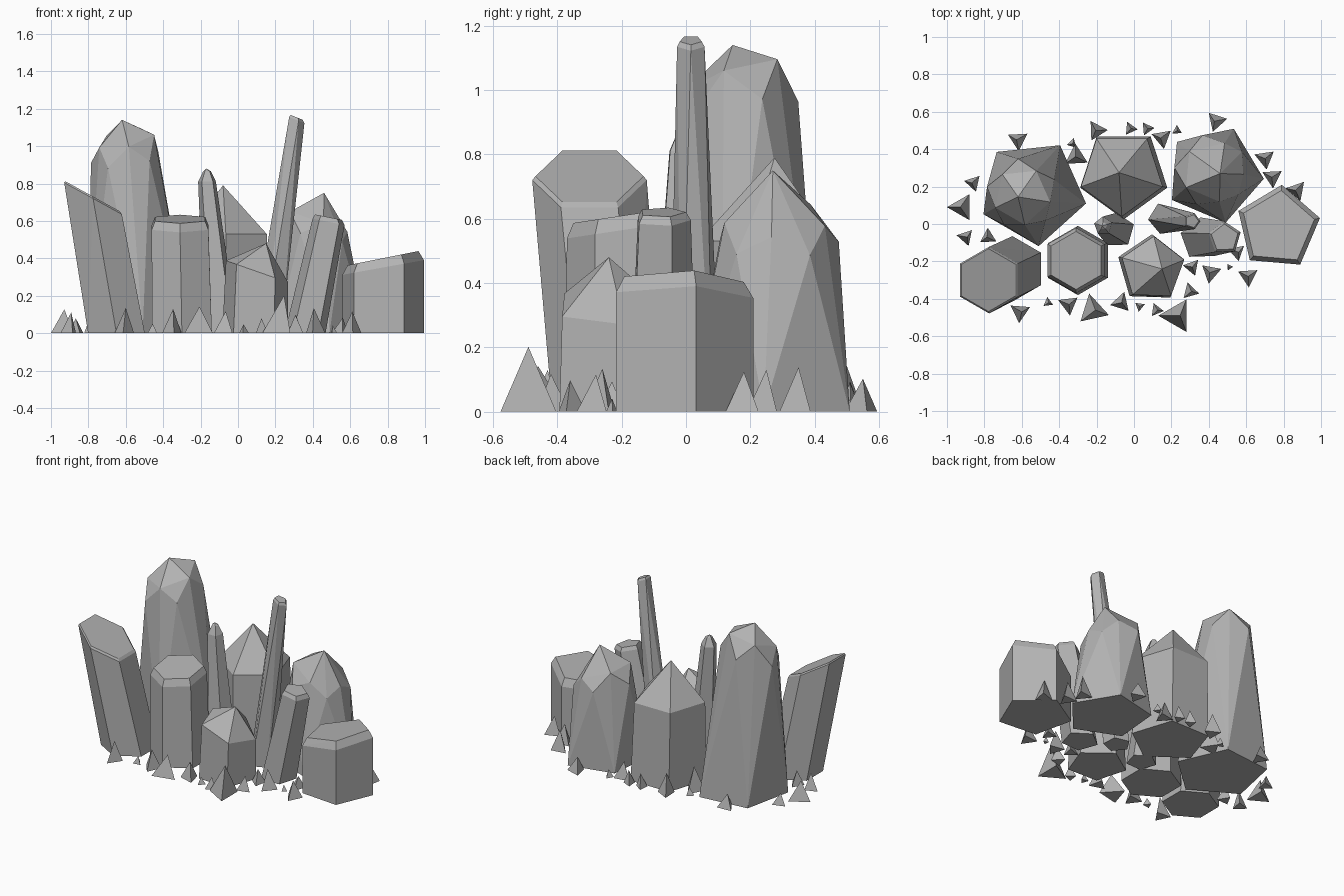
import bpy
import bmesh
import random
from math import cos, sin, radians

random.seed(4)
cube = bpy.data.objects.get("Cube")
if cube:
    bpy.data.objects.remove(cube, do_unlink=True)

stone = bpy.data.materials.new("grey_stone")
stone.use_nodes = True
grey = (0.45, 0.45, 0.45, 1)
stone.diffuse_color = grey
stone.node_tree.nodes["Principled BSDF"].inputs["Base Color"].default_value = grey


def ring(sides, x, y, z, radius, turn=0, slope_x=0, slope_y=0):
    """Points of a regular polygon, optionally on a sloping plane."""
    points = []
    for i in range(sides):
        angle = radians(turn + 360 * i / sides)
        dx, dy = radius * cos(angle), radius * sin(angle)
        points.append((x + dx, y + dy, z + slope_x * dx + slope_y * dy))
    return points


def hull(name, *rings):
    """Flat-faced solid wrapped around all the given rings."""
    bm = bmesh.new()
    for points in rings:
        for point in points:
            bm.verts.new(point)
    result = bmesh.ops.convex_hull(bm, input=bm.verts[:])
    loose = {e for e in result["geom_interior"] + result["geom_unused"]
             if isinstance(e, bmesh.types.BMVert)}
    bmesh.ops.delete(bm, geom=list(loose), context="VERTS")
    bmesh.ops.dissolve_limit(bm, angle_limit=radians(1),
                             verts=bm.verts[:], edges=bm.edges[:])
    bmesh.ops.recalc_face_normals(bm, faces=bm.faces[:])
    mesh = bpy.data.meshes.new(name)
    bm.to_mesh(mesh)
    bm.free()
    mesh.materials.append(stone)
    obj = bpy.data.objects.new(name, mesh)
    bpy.context.collection.objects.link(obj)
    return obj


# Two large crystals with faceted domes
hull("tall_domed_crystal",
     ring(5, -0.54, 0.17, 0, 0.29, turn=-12),
     ring(5, -0.60, 0.16, 0.93, 0.19, turn=24, slope_x=0.15, slope_y=0.2),
     ring(5, -0.60, 0.15, 1.04, 0.155, turn=-12, slope_x=0.2, slope_y=0.3),
     [(-0.62, 0.145, 1.14)])
hull("short_domed_crystal",
     ring(5, 0.43, 0.265, 0, 0.265, turn=-5),
     ring(5, 0.41, 0.285, 0.52, 0.195, turn=31, slope_x=-0.2),
     ring(5, 0.42, 0.28, 0.60, 0.165, turn=-5, slope_x=-0.35),
     [(0.46, 0.27, 0.75)])

# Pointed crystals
hull("back_pointed_crystal",
     ring(5, -0.055, 0.27, 0, 0.245, turn=-18),
     ring(5, -0.065, 0.27, 0.53, 0.23, turn=-18),
     [(-0.08, 0.275, 0.79)])
hull("front_pointed_crystal",
     ring(5, 0.09, -0.24, 0, 0.185, turn=16),
     ring(5, 0.1, -0.24, 0.33, 0.175, turn=16, slope_x=-0.35),
     [(0.15, -0.24, 0.48)])

# Blunt columns with a chamfered top
hull("hexagonal_column",
     ring(6, -0.30, -0.195, 0, 0.185, turn=30),
     ring(6, -0.31, -0.195, 0.565, 0.175, turn=30, slope_y=0.15),
     ring(6, -0.31, -0.195, 0.61, 0.155, turn=30, slope_y=0.15))
hull("leaning_column",
     ring(6, -0.65, -0.24, 0, 0.175, turn=30),
     ring(6, -0.775, -0.30, 0.72, 0.178, turn=30, slope_x=-0.55),
     ring(6, -0.778, -0.30, 0.732, 0.168, turn=30, slope_x=-0.55))
hull("wide_stump",
     ring(5, 0.77, -0.02, 0, 0.23, turn=13),
     ring(5, 0.77, -0.02, 0.35, 0.23, turn=13, slope_x=0.18),
     ring(5, 0.77, -0.02, 0.40, 0.20, turn=13, slope_x=0.2))
hull("slanted_column",
     ring(5, 0.36, -0.08, 0, 0.115, turn=20),
     ring(5, 0.485, -0.075, 0.595, 0.09, turn=20, slope_x=-0.2),
     ring(5, 0.485, -0.075, 0.62, 0.075, turn=20, slope_x=-0.2))

# Slender spikes
hull("tall_spike",
     ring(5, 0.16, 0.03, 0, 0.085, turn=40),
     ring(5, 0.31, 0.015, 1.14, 0.045, turn=0, slope_x=-0.4),
     ring(5, 0.31, 0.015, 1.155, 0.036, turn=0, slope_x=-0.4))
hull("small_spike",
     ring(5, -0.09, -0.035, 0, 0.095, turn=20),
     ring(5, -0.165, -0.01, 0.81, 0.05, turn=20),
     ring(5, -0.165, -0.01, 0.865, 0.022, turn=20),
     [(-0.17, -0.01, 0.88)])

# Little three-sided shards around the foot: x, y, radius
shards = [
    (-.92, .09, .08), (-.86, .22, .05), (-.9, -.07, .05), (-.78, -.07, .05),
    (-.62, .45, .06), (-.61, -.47, .06), (-.46, -.42, .03), (-.35, -.43, .06),
    (-.22, -.46, .09), (-.07, -.42, .06), (.03, -.44, .03), (.12, -.46, .04),
    (.23, -.49, .1), (.3, -.36, .05), (.31, -.23, .05), (.41, -.26, .06),
    (.51, -.23, .02), (.61, -.28, .06), (.55, -.15, .05), (.87, .18, .06),
    (.74, .25, .06), (.7, .35, .06), (.44, .55, .06), (.23, .5, .03),
    (.15, .46, .06), (.07, .51, .04), (-.02, .51, .04), (-.2, .5, .06),
    (-.31, .36, .07), (-.33, .43, .03)]
for x, y, radius in shards:
    turn = 180 if x < -0.9 else random.uniform(0, 120)
    if (x, y) == (.23, -.49):
        turn = 300
    tip = (x + random.uniform(-.2, .2) * radius, y, radius * random.uniform(1.5, 2.4))
    hull("shard", ring(3, x, y, 0, radius, turn), [tip])
